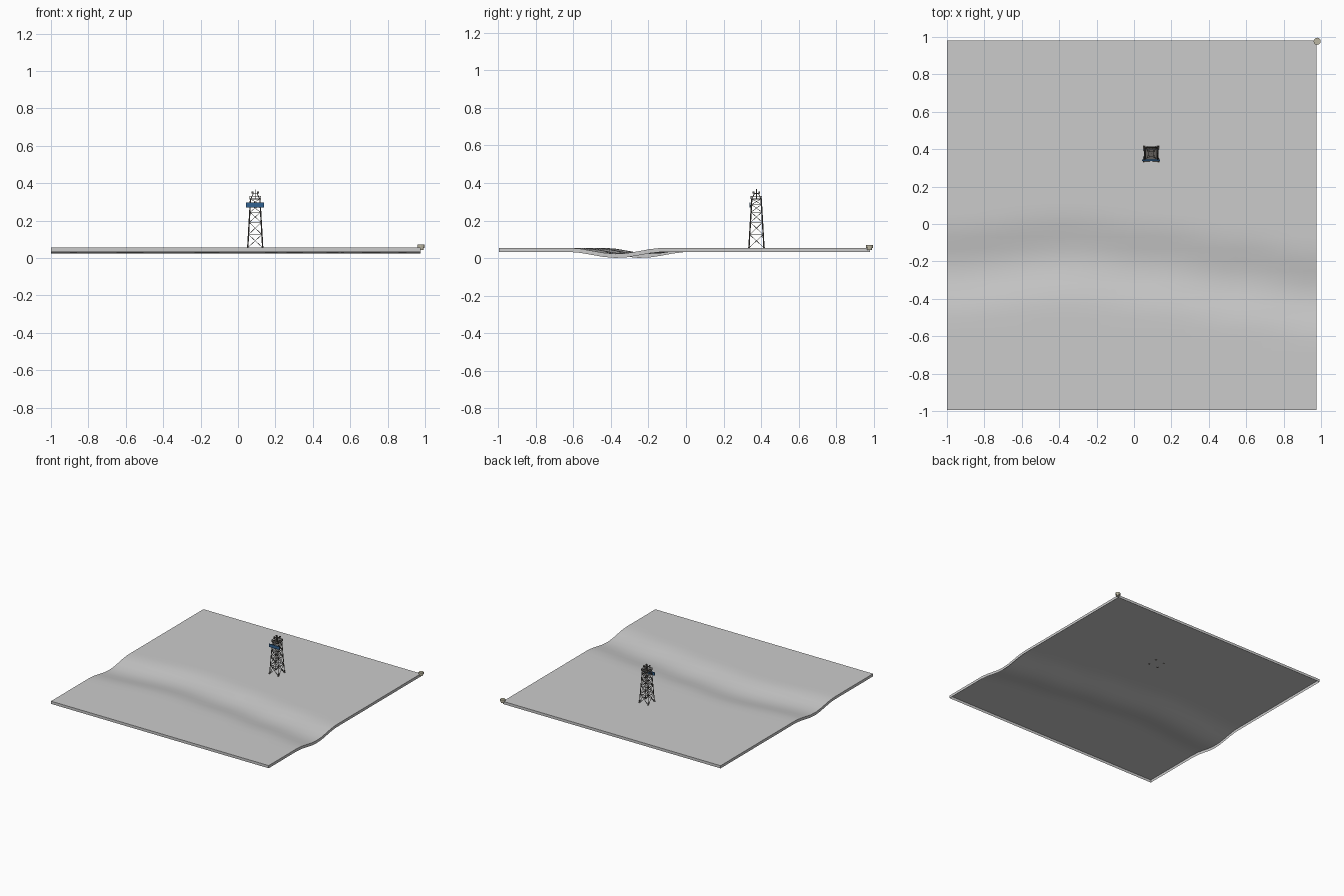
import bpy, bmesh, math
from mathutils import Vector

if "Cube" in bpy.data.objects:
    bpy.data.objects.remove(bpy.data.objects["Cube"])


def material(name, rgb):
    m = bpy.data.materials.new(name)
    m.diffuse_color = (*rgb, 1)
    m.use_nodes = True
    m.node_tree.nodes["Principled BSDF"].inputs["Base Color"].default_value = m.diffuse_color
    return m


def finish(bm, name, mat=None):
    me = bpy.data.meshes.new(name)
    bm.to_mesh(me)
    bm.free()
    ob = bpy.data.objects.new(name, me)
    bpy.context.collection.objects.link(ob)
    if mat:
        me.materials.append(mat)
    return ob


def add_box(bm, c, s):
    g = bmesh.ops.create_cube(bm, size=1)
    for v in g["verts"]:
        v.co = Vector((v.co.x * s[0] + c[0], v.co.y * s[1] + c[1], v.co.z * s[2] + c[2]))


def add_bar(bm, a, b, w):
    a, b = Vector(a), Vector(b)
    d = b - a
    rot = d.to_track_quat('Z', 'Y')
    g = bmesh.ops.create_cube(bm, size=1)
    for v in g["verts"]:
        v.co = rot @ Vector((v.co.x * w, v.co.y * w, v.co.z * d.length)) + (a + b) / 2


steel = material("dark_steel", (0.12, 0.11, 0.10))
blue = material("sign_blue", (0.03, 0.12, 0.28))
tan = material("marker_tan", (0.50, 0.47, 0.36))

# Ground sheet with a meandering dry valley and a skirt hanging from its rim
TOP, SKIRT, DEPTH, N = 0.055, 0.022, 0.032, 32
PATH = [(-1.0, -0.24), (-0.35, -0.18), (0.1, -0.23), (0.55, -0.30), (0.98, -0.37)]


def valley_y(x):
    for (x0, y0), (x1, y1) in zip(PATH, PATH[1:]):
        if x <= x1:
            t = max(0, (x - x0) / (x1 - x0))
            return y0 + (y1 - y0) * t * t * (3 - 2 * t)
    return PATH[-1][1]


def height(x, y):
    t = min(1, abs(y - valley_y(x)) / 0.26)
    return TOP - DEPTH * (0.5 + 0.5 * math.cos(math.pi * t))


bm = bmesh.new()
bmesh.ops.create_grid(bm, x_segments=N, y_segments=N, size=0.9875)
for v in bm.verts:
    v.co.x -= 0.0125
    v.co.y -= 0.0075
    v.co.z = height(v.co.x, v.co.y)
rim = [e for e in bm.edges if e.is_boundary]
ext = bmesh.ops.extrude_edge_only(bm, edges=rim)["geom"]
for v in ext:
    if isinstance(v, bmesh.types.BMVert):
        v.co.z -= SKIRT
bmesh.ops.recalc_face_normals(bm, faces=bm.faces)
ground = finish(bm, "valley_ground")
bpy.context.view_layer.objects.active = ground
ground.select_set(True)
bpy.ops.object.shade_smooth_by_angle(angle=math.radians(35))

# Lattice tower
CX, CY = 0.092, 0.375
LEVELS = [0.055, 0.125, 0.19, 0.245, 0.285, 0.315]
SIGNS = [(-1, -1), (1, -1), (1, 1), (-1, 1)]


def corner(i, z):
    h = 0.040 - 0.015 * (z - 0.055) / 0.26
    sx, sy = SIGNS[i % 4]
    return (CX + sx * h, CY + sy * h, z)


legs, braces = bmesh.new(), bmesh.new()
for i in range(4):
    add_bar(legs, corner(i, 0.05), corner(i, 0.315), 0.005)
    add_box(legs, corner(i, 0.056), (0.010, 0.010, 0.006))
    for z0, z1 in zip(LEVELS, LEVELS[1:]):
        add_bar(braces, corner(i, z0), corner(i + 1, z1), 0.0025)
        add_bar(braces, corner(i + 1, z0), corner(i, z1), 0.0025)
        add_bar(braces, corner(i, z1), corner(i + 1, z1), 0.003)
finish(legs, "tower_legs", steel)
finish(braces, "tower_braces", steel)

# Upper deck, railing and tapering head frame
head = bmesh.new()
for i in range(4):
    sx, sy = SIGNS[i]
    tx, ty = SIGNS[(i + 1) % 4]
    for z in (0.315, 0.330):
        add_bar(head, (CX + sx * 0.029, CY + sy * 0.029, z), (CX + tx * 0.029, CY + ty * 0.029, z), 0.003)
    add_bar(head, (CX + sx * 0.029, CY + sy * 0.029, 0.315), (CX + sx * 0.029, CY + sy * 0.029, 0.331), 0.003)
    add_bar(head, (CX + sx * 0.024, CY + sy * 0.024, 0.315), (CX + sx * 0.010, CY + sy * 0.010, 0.345), 0.003)
add_box(head, (CX, CY, 0.314), (0.054, 0.054, 0.003))
finish(head, "tower_head", steel)

# Crown lamps around a thin mast
crown = bmesh.new()
add_box(crown, (CX, CY, 0.344), (0.030, 0.030, 0.003))
for sx, sy in SIGNS:
    add_box(crown, (CX + sx * 0.015, CY + sy * 0.015, 0.350), (0.010, 0.010, 0.010))
add_bar(crown, (CX, CY, 0.315), (CX, CY, 0.367), 0.004)
finish(crown, "crown_and_mast", steel)

# Blue board on the front face
board = bmesh.new()
add_box(board, (CX, 0.341, 0.283), (0.096, 0.006, 0.025))
finish(board, "front_board", blue)

# Round marker on the back right corner
marker = bmesh.new()
for r, z0, z1 in ((0.013, 0.043, 0.058), (0.019, 0.054, 0.071)):
    g = bmesh.ops.create_cone(marker, cap_ends=True, segments=12, radius1=r, radius2=r, depth=z1 - z0)
    for v in g["verts"]:
        v.co += Vector((0.979, 0.977, (z0 + z1) / 2))
finish(marker, "corner_marker", tan)
